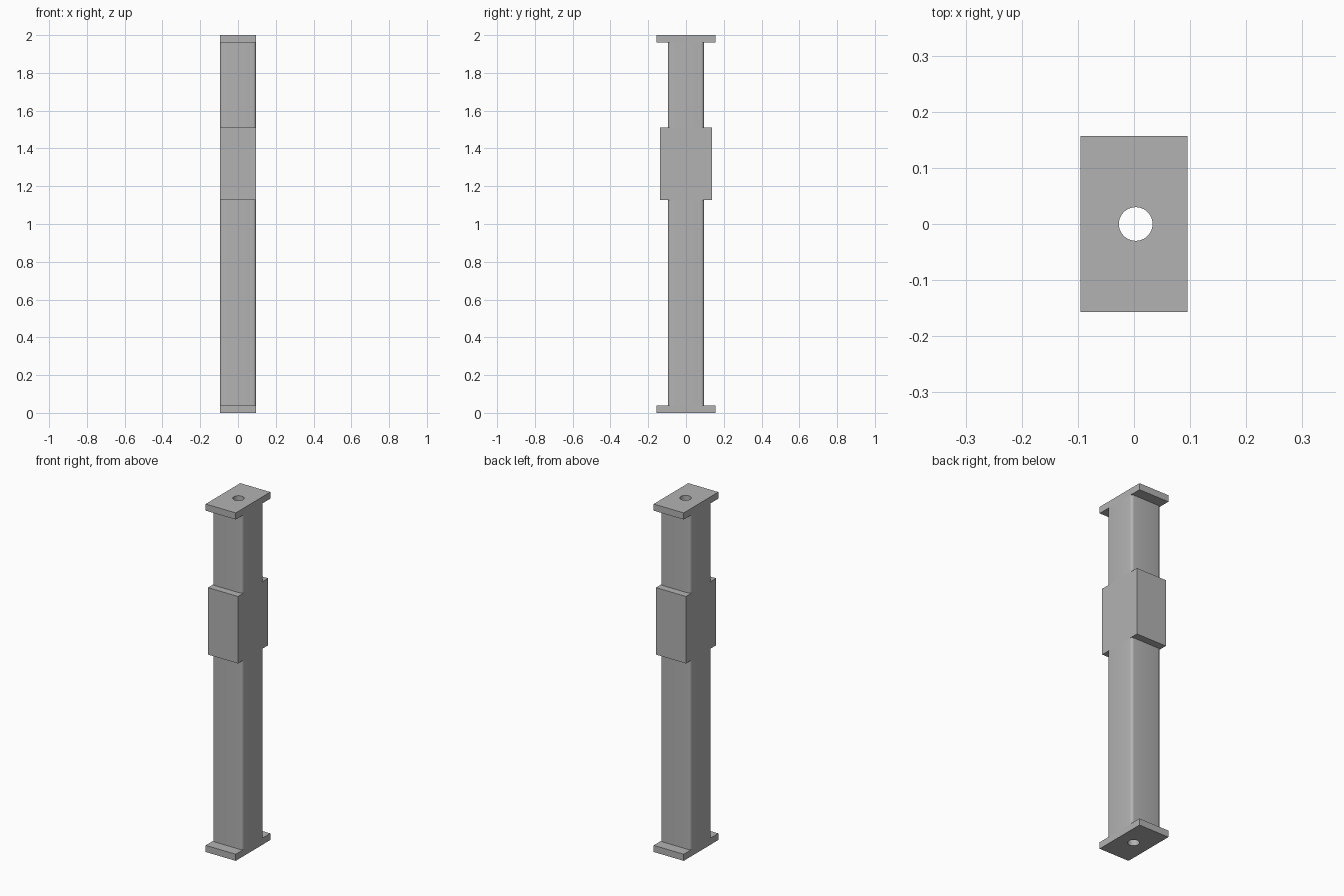
import bpy
import math

if "Cube" in bpy.data.objects:
    bpy.data.objects.remove(bpy.data.objects["Cube"])

HALF_X = 0.0955   # half width shared by every part
steel = bpy.data.materials.new("steel_grey")
steel.diffuse_color = (0.45, 0.45, 0.45, 1.0)
steel.use_nodes = True
steel.node_tree.nodes["Principled BSDF"].inputs["Base Color"].default_value = steel.diffuse_color


def rounded_rect(hx, hy, r=0.0, steps=5):
    """Outline of a rectangle, with rounded corners when r > 0."""
    if r == 0:
        return [(hx, hy), (-hx, hy), (-hx, -hy), (hx, -hy)]
    pts = []
    for i, (sx, sy) in enumerate([(1, 1), (-1, 1), (-1, -1), (1, -1)]):
        for k in range(steps + 1):
            a = math.pi / 2 * (i + k / steps)
            pts.append((sx * (hx - r) + r * math.cos(a),
                        sy * (hy - r) + r * math.sin(a)))
    return pts


def circle(r, cx=0.0, n=48):
    return [(cx + r * math.cos(2 * math.pi * k / n),
             r * math.sin(2 * math.pi * k / n)) for k in range(n)]


def prism(name, outlines, z0, z1):
    """Extrude a filled outline (later outlines are holes) from z0 to z1."""
    cu = bpy.data.curves.new(name, 'CURVE')
    cu.dimensions = '2D'
    cu.fill_mode = 'BOTH'
    cu.extrude = (z1 - z0) / 2
    for pts in outlines:
        sp = cu.splines.new('POLY')
        sp.points.add(len(pts) - 1)
        for p, (x, y) in zip(sp.points, pts):
            p.co = (x, y, 0, 1)
        sp.use_cyclic_u = True
    ob = bpy.data.objects.new(name, cu)
    bpy.context.collection.objects.link(ob)
    ob.location.z = (z0 + z1) / 2
    bpy.ops.object.select_all(action='DESELECT')
    ob.select_set(True)
    bpy.context.view_layer.objects.active = ob
    bpy.ops.object.convert(target='MESH')
    ob = bpy.context.object
    ob.name = name
    ob.data.materials.clear()
    ob.data.materials.append(steel)
    # weld the caps to the walls
    bpy.ops.object.mode_set(mode='EDIT')
    bpy.ops.mesh.select_all(action='SELECT')
    bpy.ops.mesh.remove_doubles(threshold=0.0001)
    bpy.ops.mesh.normals_make_consistent(inside=False)
    bpy.ops.object.mode_set(mode='OBJECT')
    bpy.ops.object.shade_smooth_by_angle(angle=math.radians(30))
    return ob


# Square tube with rounded corners, in the two runs either side of the collar
tube = [rounded_rect(HALF_X, HALF_X, 0.016), rounded_rect(0.083, 0.083, 0.006)]
prism("lower_tube", tube, 0.038, 1.127)
prism("upper_tube", tube, 1.512, 1.962)

# Thick collar, flush with the tube in x
prism("collar", [rounded_rect(HALF_X, 0.137), rounded_rect(0.083, 0.083, 0.006)],
      1.127, 1.512)

# End plates with a central hole
plate = [rounded_rect(HALF_X, 0.157), circle(0.03, 0.003)]
prism("base_plate", plate, 0.0, 0.038)
prism("cap_plate", plate, 1.962, 2.0)
